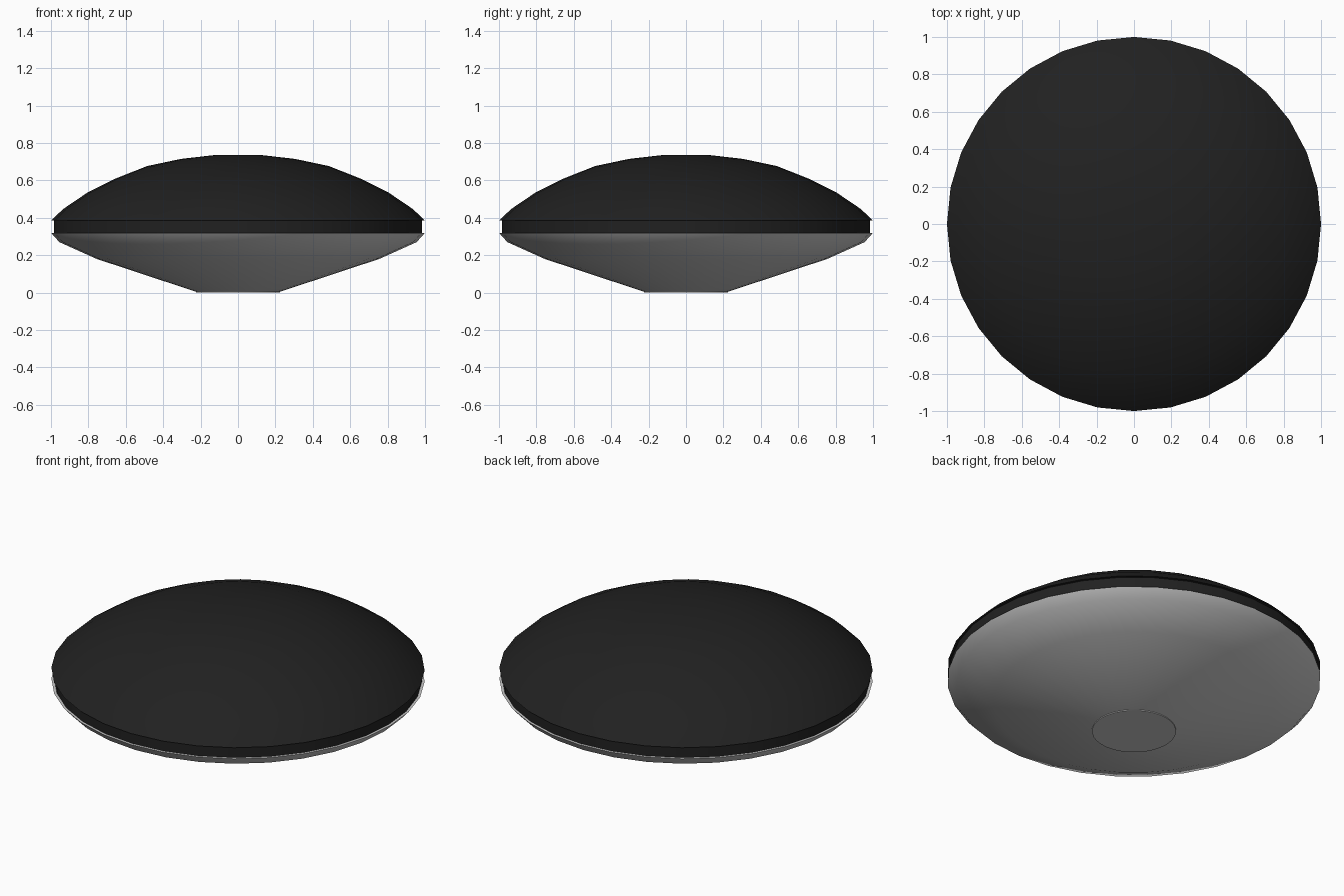
import bpy, bmesh, math

if "Cube" in bpy.data.objects:
    bpy.data.objects.remove(bpy.data.objects["Cube"])

SIDES = 32

black = bpy.data.materials.new("black_plastic")
black.diffuse_color = (0.015, 0.015, 0.015, 1)
black.use_nodes = True
black.node_tree.nodes["Principled BSDF"].inputs["Base Color"].default_value = black.diffuse_color


def lathe(name, profile, material=None, cap_start=True, cap_end=True, angle=40):
    """Spin (radius, z) points, listed bottom to top, around the z axis."""
    bm = bmesh.new()
    rings = [[bm.verts.new((r * math.cos(2 * math.pi * i / SIDES),
                            r * math.sin(2 * math.pi * i / SIDES), z))
              for i in range(SIDES)] for r, z in profile]
    for low, high in zip(rings, rings[1:]):
        for i in range(SIDES):
            j = (i + 1) % SIDES
            bm.faces.new((low[i], low[j], high[j], high[i]))
    if cap_start:
        bm.faces.new(rings[0][::-1])
    if cap_end:
        bm.faces.new(rings[-1])
    mesh = bpy.data.meshes.new(name)
    bm.to_mesh(mesh)
    bm.free()
    obj = bpy.data.objects.new(name, mesh)
    bpy.context.collection.objects.link(obj)
    if material:
        mesh.materials.append(material)
    bpy.ops.object.select_all(action='DESELECT')
    obj.select_set(True)
    bpy.context.view_layer.objects.active = obj
    bpy.ops.object.shade_smooth_by_angle(angle=math.radians(angle))
    return obj


# Grey lower shell: small flat foot, shallow cone, rounded rim, narrow top ledge
lathe("lower_shell", [(0.225, 0.005), (0.755, 0.18), (0.955, 0.27),
                      (1.0, 0.32), (0.975, 0.32)], cap_end=False)

# Flat base plate just under the foot
lathe("base_plate", [(0.225, 0.0), (0.225, 0.005)], cap_end=False)

# Black recessed band between the shells
lathe("middle_band", [(0.985, 0.32), (0.985, 0.385)], black,
      cap_start=False, cap_end=False)

# Black domed cover with a small overhanging lip
lathe("upper_dome", [(0.98, 0.385), (1.0, 0.385), (0.935, 0.447), (0.805, 0.535),
                     (0.655, 0.61), (0.485, 0.677), (0.305, 0.715), (0.13, 0.735)],
      black, cap_start=False)
